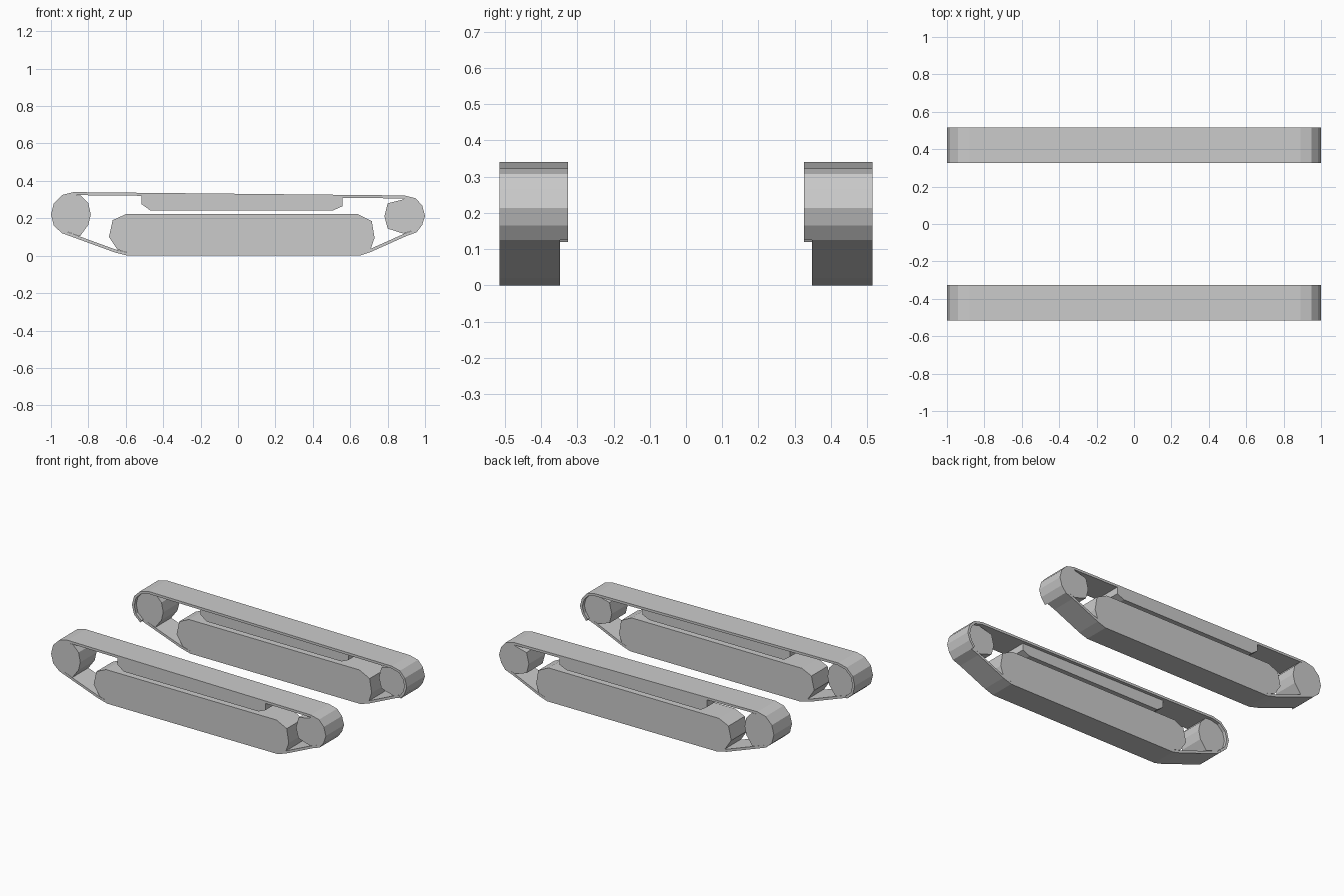
import bpy, bmesh
from mathutils import Vector

if "Cube" in bpy.data.objects:
    bpy.data.objects.remove(bpy.data.objects["Cube"])

OUT, IN_WIDE, IN_NARROW = -0.515, -0.326, -0.347
THICK = 0.016


def extrude(name, profile, y0, y1):
    """Extrude an x-z profile along y and mirror it to the other side."""
    bm = bmesh.new()
    verts = [bm.verts.new((x, y0, z)) for x, z in profile]
    face = bm.faces.new(verts)
    res = bmesh.ops.extrude_face_region(bm, geom=[face])
    moved = [g for g in res["geom"] if isinstance(g, bmesh.types.BMVert)]
    bmesh.ops.translate(bm, verts=moved, vec=(0, y1 - y0, 0))
    bmesh.ops.recalc_face_normals(bm, faces=bm.faces)
    me = bpy.data.meshes.new(name)
    bm.to_mesh(me)
    bm.free()
    ob = bpy.data.objects.new(name, me)
    bpy.context.collection.objects.link(ob)
    pivot = ob.modifiers.new("Mirror", 'MIRROR')
    pivot.use_axis = (False, True, False)
    pivot.use_mirror_merge = False
    return ob


def inset(loop, d):
    """Offset a clockwise loop inwards."""
    pts = [Vector(p) for p in loop]
    out = []
    for i, p in enumerate(pts):
        a = (p - pts[i - 1]).normalized()
        b = (pts[(i + 1) % len(pts)] - p).normalized()
        na, nb = Vector((a.y, -a.x)), Vector((b.y, -b.x))
        out.append(tuple(p + (na + nb) * d / (1 + na.dot(nb))))
    return out


# Belt outline, clockwise from the lower left of the rear roller
belt = [(-.94, .12), (-.985, .16), (-1, .22), (-.985, .28), (-.94, .325),
        (-.88, .34), (.89, .322), (.95, .307), (.985, .268), (1, .213),
        (.985, .165), (.955, .125), (.90, .105), (.71, .02), (.65, 0),
        (-.59, 0), (-.66, .018)]
inner = inset(belt, THICK)

# Wide upper belt and narrower lower belt
up = list(range(0, 12))
low = list(range(11, 17)) + [0]
for name, idx, y1 in (("belt_upper", up, IN_WIDE), ("belt_lower", low, IN_NARROW)):
    extrude(name, [belt[i] for i in idx] + [inner[i] for i in reversed(idx)], OUT, y1)

# End rollers fill the ends of the belt
extrude("roller_left", inner[0:6] + [(-.84, .322), (-.80, .28), (-.787, .22),
        (-.80, .165), (-.845, .104)], OUT, IN_NARROW)
extrude("roller_right", inner[6:12] + [(.885, .118), (.80, .145), (.783, .21),
        (.80, .28), (.885, .301)], OUT, IN_NARROW)

# Road wheel block along the ground
extrude("lower_block", [(-.60, .222), (-.67, .19), (-.69, .10), (-.645, .033),
        inner[15], inner[14], (.71, .037), (.73, .095), (.715, .185),
        (.64, .222)], OUT, IN_NARROW)

# Return guide block under the top run
extrude("upper_block", [(-.515, .3205), (-.515, .275), (-.47, .243), (.51, .243),
        (.56, .265), (.56, .3095)], OUT, IN_NARROW)
